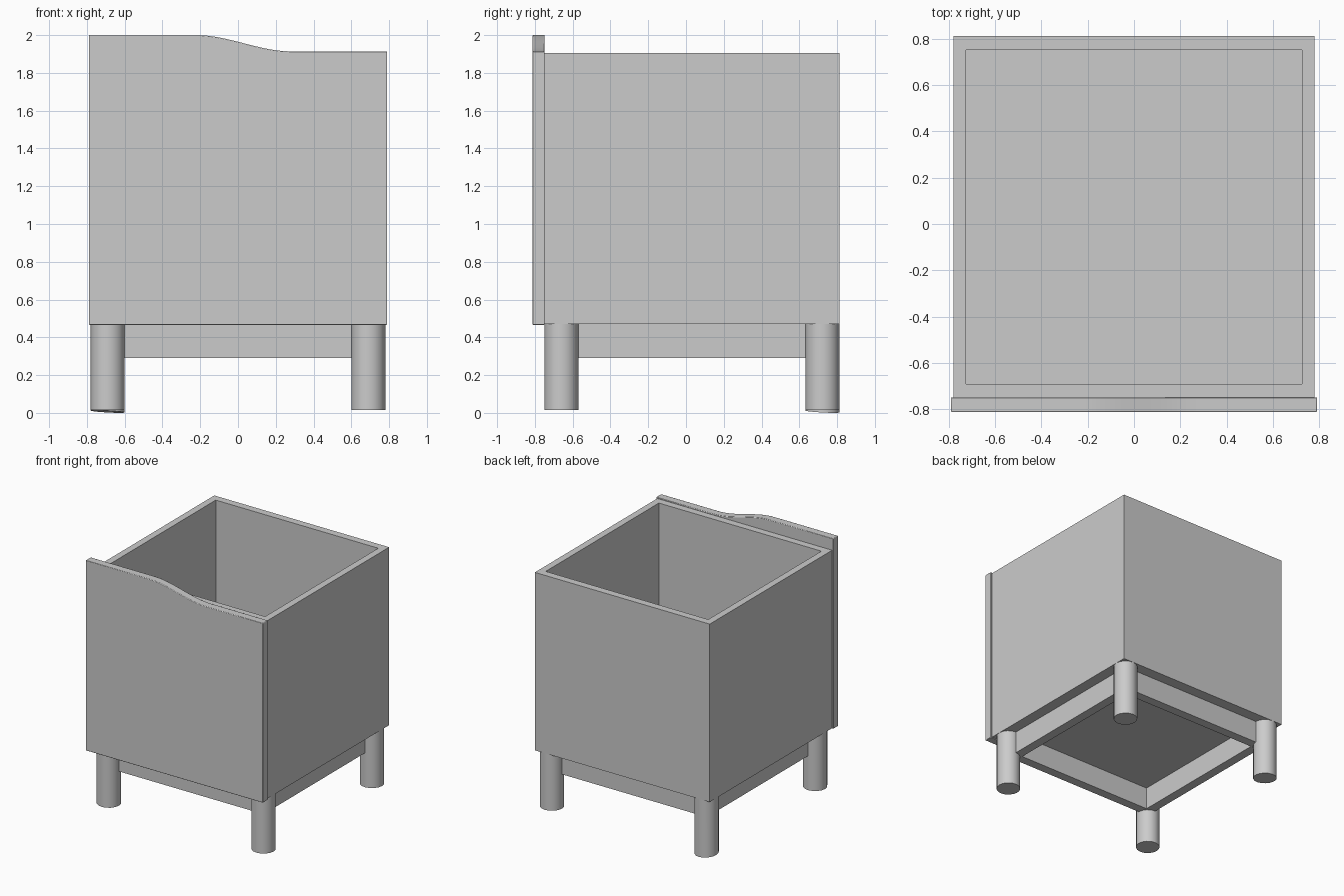
import bpy, bmesh, math

if "Cube" in bpy.data.objects:
    bpy.data.objects.remove(bpy.data.objects["Cube"])

BOTTOM, TOP = 0.47, 1.905
X, Y0, Y1 = 0.78, -0.75, 0.812


def finish(name, bm, smooth=False):
    bmesh.ops.recalc_face_normals(bm, faces=bm.faces)
    mesh = bpy.data.meshes.new(name)
    bm.to_mesh(mesh)
    bm.free()
    ob = bpy.data.objects.new(name, mesh)
    bpy.context.collection.objects.link(ob)
    if smooth:
        bpy.ops.object.select_all(action='DESELECT')
        ob.select_set(True)
        bpy.context.view_layer.objects.active = ob
        bpy.ops.object.shade_smooth_by_angle(angle=math.radians(35))
    return ob


def prism(bm, outline, direction):
    """Extrude a closed outline into a solid; return its far cap."""
    face = bm.faces.new([bm.verts.new(p) for p in outline])
    res = bmesh.ops.extrude_face_region(bm, geom=[face], use_keep_orig=True)
    bmesh.ops.translate(bm, vec=direction,
                        verts=[g for g in res['geom'] if isinstance(g, bmesh.types.BMVert)])
    return [g for g in res['geom'] if isinstance(g, bmesh.types.BMFace)][-1]


def rect(x, y0, y1, z):
    return [(-x, y0, z), (x, y0, z), (x, y1, z), (-x, y1, z)]


def frame(bm, x, y0, y1, z0, z1, t):
    """Rectangular ring with wall thickness t."""
    loops = [[bm.verts.new(p) for p in r] for r in (
        rect(x, y0, y1, z0), rect(x, y0, y1, z1),
        rect(x - t, y0 + t, y1 - t, z1), rect(x - t, y0 + t, y1 - t, z0))]
    for a, b in zip(loops, loops[1:] + loops[:1]):
        for i in range(4):
            j = (i + 1) % 4
            bm.faces.new((a[i], a[j], b[j], b[i]))


# Open-topped bin: rectangular shell with a recessed floor
bm = bmesh.new()
outer_low, outer_top, inner_top, inner_low = [
    [bm.verts.new(p) for p in r] for r in (
        rect(X, Y0, Y1, BOTTOM), rect(X, Y0, Y1, TOP),
        rect(X - 0.055, Y0 + 0.06, Y1 - 0.06, TOP),
        rect(X - 0.055, Y0 + 0.06, Y1 - 0.06, BOTTOM + 0.055))]
for a, b in ((outer_low, outer_top), (outer_top, inner_top), (inner_top, inner_low)):
    for i in range(4):
        j = (i + 1) % 4
        bm.faces.new((a[i], a[j], b[j], b[i]))
bm.faces.new(outer_low)
bm.faces.new(inner_low)
finish("storage_box", bm)

# Front panel with a stepped, wavy top edge
profile = [(-0.79, 0.466), (0.79, 0.466), (0.79, 1.914)]
for i in range(17):
    t = 1 - i / 16
    drop = t * t * (3 - 2 * t)
    profile.append((-0.22 + 0.50 * t, 2.0 - 0.086 * drop))
profile.append((-0.79, 2.0))
bm = bmesh.new()
prism(bm, [(x, -0.812, z) for x, z in profile], (0, 0.064, 0))
panel = finish("front_panel", bm, True)
bevel = panel.modifiers.new("soft_edges", 'BEVEL')
bevel.width = 0.004
bevel.segments = 2
bevel.limit_method = 'ANGLE'

# Apron frame joining the legs
bm = bmesh.new()
frame(bm, 0.69, -0.66, 0.722, 0.29, BOTTOM, 0.075)
finish("apron_frame", bm)

# Four round legs, the back left one with a slightly slanted foot
for x, side in ((-0.69, "left"), (0.69, "right")):
    for y, end in ((-0.66, "front"), (0.722, "back")):
        bm = bmesh.new()
        bmesh.ops.create_cone(bm, cap_ends=True, segments=16, radius1=0.09,
                              radius2=0.09, depth=BOTTOM - 0.014)
        bmesh.ops.translate(bm, verts=bm.verts, vec=(x, y, (BOTTOM + 0.014) / 2))
        if (side, end) == ("left", "back"):
            for v in bm.verts:
                if v.co.z < 0.1:
                    slope = ((v.co.x - x) + (v.co.y - y)) / 0.128
                    v.co.z -= 0.007 * (1 + max(-1, min(1, slope)))
        finish(f"{end}_{side}_leg", bm, True)
